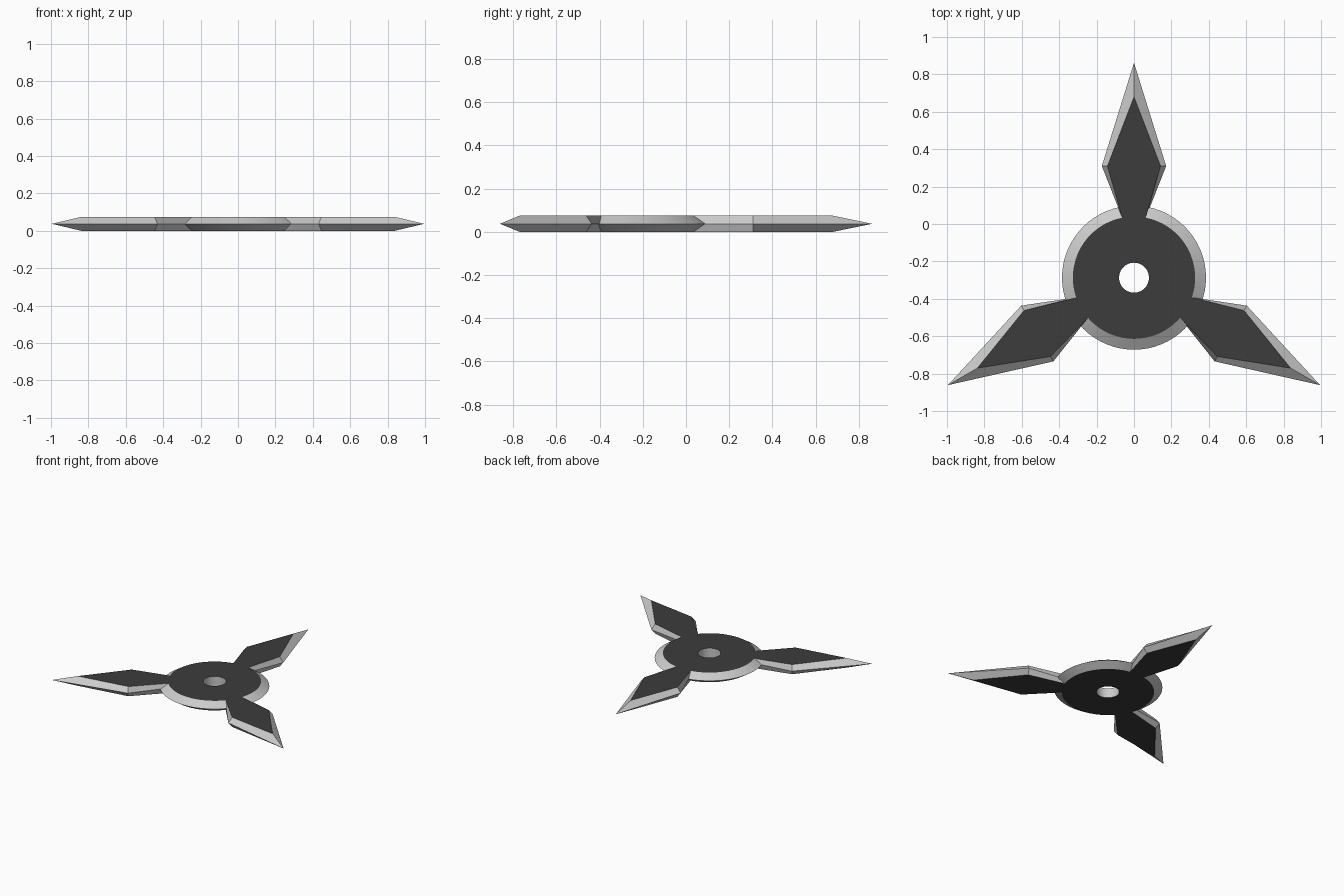
import bpy, bmesh, math
from mathutils import Matrix, Vector

cube = bpy.data.objects.get("Cube")
if cube:
    bpy.data.objects.remove(cube, do_unlink=True)

THICK = 0.075
MID = THICK / 2
CENTRE = Vector((0, -0.287, 0))


def material(name, grey, rough):
    mat = bpy.data.materials.new(name)
    mat.use_nodes = True
    colour = (grey, grey, grey, 1)
    mat.diffuse_color = colour
    shader = mat.node_tree.nodes["Principled BSDF"]
    shader.inputs["Base Color"].default_value = colour
    shader.inputs["Roughness"].default_value = rough
    return mat


MATS = [material("dark_steel", 0.045, 0.6), material("polished_steel", 0.6, 0.4)]


def finish(name, bm):
    """Dark flat faces, bright bevels and walls."""
    bmesh.ops.recalc_face_normals(bm, faces=bm.faces)
    for face in bm.faces:
        face.material_index = 0 if abs(face.normal.z) > 0.99 else 1
    mesh = bpy.data.meshes.new(name)
    bm.to_mesh(mesh)
    bm.free()
    for mat in MATS:
        mesh.materials.append(mat)
    obj = bpy.data.objects.new(name, mesh)
    bpy.context.collection.objects.link(obj)
    return obj


# Hub: bevelled ring lathed from a closed profile
SEGMENTS = 64
profile = [(0.08, 0), (0.327, 0), (0.385, MID), (0.327, THICK), (0.08, THICK)]
bm = bmesh.new()
rings = []
for i in range(SEGMENTS):
    a = math.tau * i / SEGMENTS
    rings.append([bm.verts.new(CENTRE + Vector((r * math.cos(a), r * math.sin(a), z)))
                  for r, z in profile])
for i, ring in enumerate(rings):
    after = rings[(i + 1) % SEGMENTS]
    for j in range(len(profile)):
        k = (j + 1) % len(profile)
        bm.faces.new((ring[j], after[j], after[k], ring[k]))
hub = finish("hub", bm)
bpy.ops.object.select_all(action="DESELECT")
hub.select_set(True)
bpy.context.view_layer.objects.active = hub
bpy.ops.object.shade_smooth_by_angle(angle=math.radians(25))


# Blades: flat kite outline above and below a wider cutting edge
def outline(width, tip):
    return [(-0.063, 0.32), (0.063, 0.32), (width, 0.597), (0, tip), (-width, 0.597)]


def blade(name, angle):
    bm = bmesh.new()
    place = Matrix.Translation(CENTRE) @ Matrix.Rotation(angle, 4, "Z")
    flat, edge = outline(0.142, 0.967), outline(0.172, 1.149)
    layers = [[bm.verts.new(place @ Vector((x, y, z))) for x, y in points]
              for points, z in ((flat, 0), (edge, MID), (flat, THICK))]
    bm.faces.new(layers[0])
    bm.faces.new(layers[-1])
    for low, high in zip(layers, layers[1:]):
        for i in range(len(low)):
            j = (i + 1) % len(low)
            bm.faces.new((low[i], low[j], high[j], high[i]))
    return finish(name, bm)


for i, name in enumerate(("back_blade", "right_blade", "left_blade")):
    blade(name, math.tau * i / 3)
